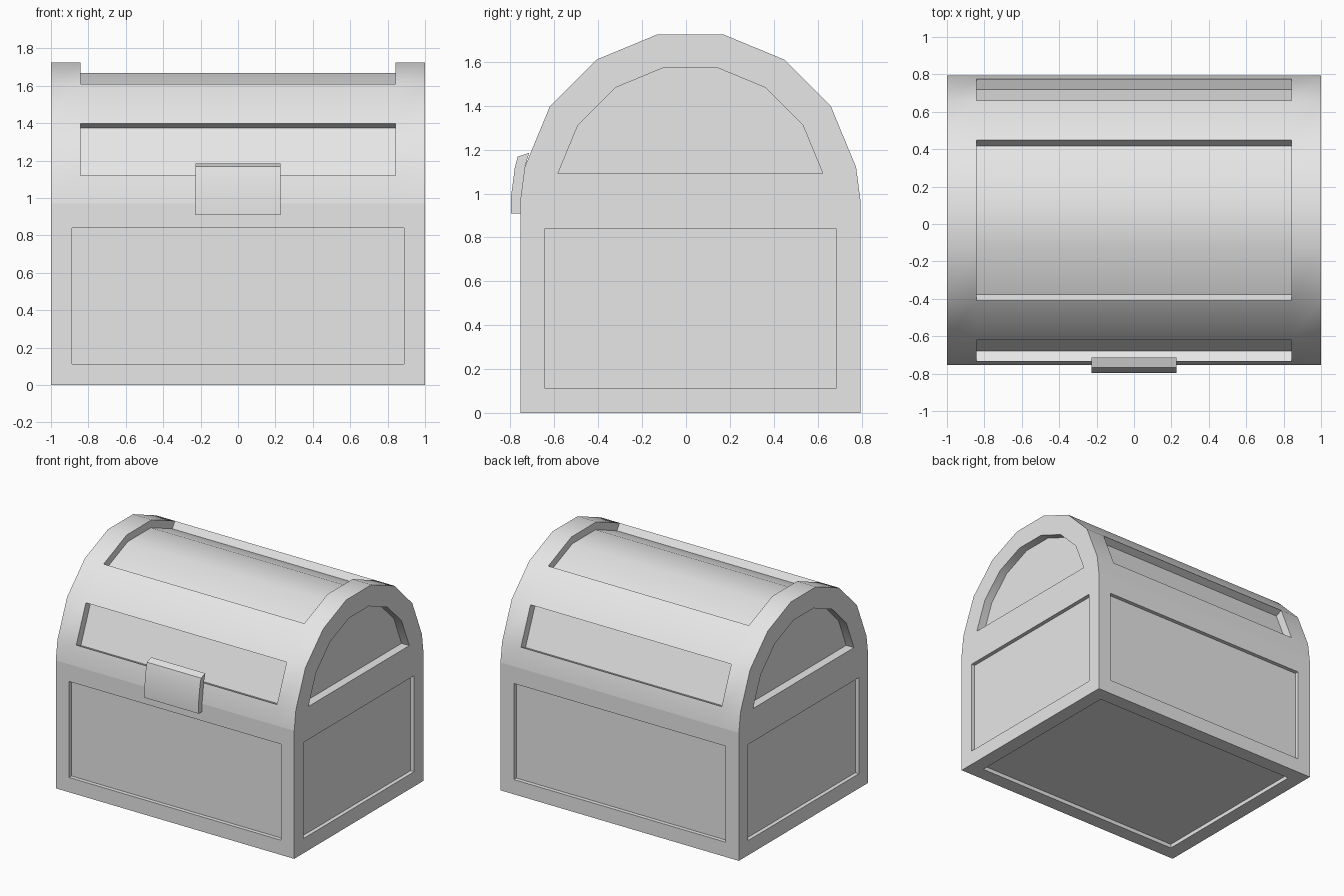
import bpy, bmesh, math
from mathutils import Vector

if "Cube" in bpy.data.objects:
    bpy.data.objects.remove(bpy.data.objects["Cube"], do_unlink=True)

CY, SEAM, HALF, RADIUS = 0.02, 0.97, 0.775, 0.77   # depth centre, lid seam, half depth, lid radius
PANEL_X = 0.842                                    # half width of the sunken panels

grey = bpy.data.materials.new("plain_grey")
grey.use_nodes = True
grey.diffuse_color = (0.8, 0.8, 0.8, 1)
grey.node_tree.nodes["Principled BSDF"].inputs["Base Color"].default_value = (0.8, 0.8, 0.8, 1)


def finish(bm, name, smooth=False):
    bmesh.ops.remove_doubles(bm, verts=bm.verts, dist=1e-5)
    bmesh.ops.recalc_face_normals(bm, faces=bm.faces)
    mesh = bpy.data.meshes.new(name)
    bm.to_mesh(mesh)
    bm.free()
    mesh.materials.append(grey)
    obj = bpy.data.objects.new(name, mesh)
    bpy.context.collection.objects.link(obj)
    if smooth:
        bpy.ops.object.select_all(action='DESELECT')
        obj.select_set(True)
        bpy.context.view_layer.objects.active = obj
        bpy.ops.object.shade_smooth_by_angle(angle=math.radians(30))
    return obj


def sink(bm, faces, move):
    """Push faces inwards with straight walls; move maps a point to its new place."""
    new = bmesh.ops.extrude_face_region(bm, geom=faces)["geom"]
    for v in [g for g in new if isinstance(g, bmesh.types.BMVert)]:
        v.co = move(v.co)
    bmesh.ops.delete(bm, geom=[f for f in faces if f.is_valid], context='FACES_ONLY')


# Body: box with sunken panels on the four sides and the bottom
bm = bmesh.new()
bmesh.ops.create_cube(bm, size=1)
for v in bm.verts:
    v.co = Vector((v.co.x * 2, v.co.y * 2 * HALF + CY, (v.co.z + 0.5) * SEAM))
panels = [f for f in bm.faces if f.normal.z < 0.5]
bmesh.ops.inset_individual(bm, faces=panels, thickness=0.158)
for v in bm.verts:
    if 0.7 < v.co.z < 0.9:
        v.co.z = 0.84
bm.normal_update()
for f in panels:
    step = f.normal * -0.03
    sink(bm, [f], lambda p, s=step: p + s)
finish(bm, "chest_body")

# Lid: half barrel with a flat seam
arc = [(-HALF, 0)]
for i in range(8):
    a = math.radians(180 - 11.25 - 22.5 * i)
    arc.append((RADIUS * math.cos(a), RADIUS * math.sin(a)))
arc.append((HALF, 0))

bm = bmesh.new()
xs = (-1, -PANEL_X, PANEL_X, 1)
grid = [[bm.verts.new((x, CY + y, SEAM + z)) for y, z in arc] for x in xs]
strips = []
for c in range(3):
    for i in range(9):
        f = bm.faces.new((grid[c][i], grid[c + 1][i], grid[c + 1][i + 1], grid[c][i + 1]))
        if c == 1:
            strips.append(f)
    bm.faces.new((grid[c][0], grid[c][9], grid[c + 1][9], grid[c + 1][0]))

# Lid ends: arched frame around an arched panel
ends = []
for x, ring in ((-1, grid[0]), (1, grid[3])):
    inner = [bm.verts.new((x, CY + y * 0.8, SEAM + z * 0.8)) for y, z in arc[1:9]]
    for i in range(7):
        bm.faces.new((ring[i + 1], ring[i + 2], inner[i + 1], inner[i]))
    bm.faces.new((ring[0], ring[1], inner[0], inner[7], ring[8], ring[9]))
    ends.append((x, bm.faces.new(inner)))
bmesh.ops.recalc_face_normals(bm, faces=bm.faces)
bm.normal_update()

# Sunken panels of the lid: front, back, top and both ends
for f in (strips[1], strips[7]):
    step = f.normal * -0.06
    sink(bm, [f], lambda p, s=step: p + s)
axis_scale = 0.926
sink(bm, strips[3:6], lambda p: Vector((p.x, CY + (p.y - CY) * axis_scale,
                                        SEAM + (p.z - SEAM) * axis_scale)))
for x, f in ends:
    sink(bm, [f], lambda p, s=x: p - Vector((0.065 * s, 0, 0)))
finish(bm, "chest_lid", smooth=True)

# Latch: bent plate over the front seam
plate = [(-0.755, 0.91), (-0.797, 0.91), (-0.797, 0.99), (-0.78, 1.12), (-0.767, 1.168),
         (-0.715, 1.185), (-0.735, 1.12), (-0.755, 0.97)]
bm = bmesh.new()
face = bm.faces.new([bm.verts.new((-0.227, y, z)) for y, z in plate])
new = bmesh.ops.extrude_face_region(bm, geom=[face], use_keep_orig=True)["geom"]
bmesh.ops.translate(bm, vec=(0.454, 0, 0), verts=[g for g in new if isinstance(g, bmesh.types.BMVert)])
finish(bm, "latch", smooth=True)
